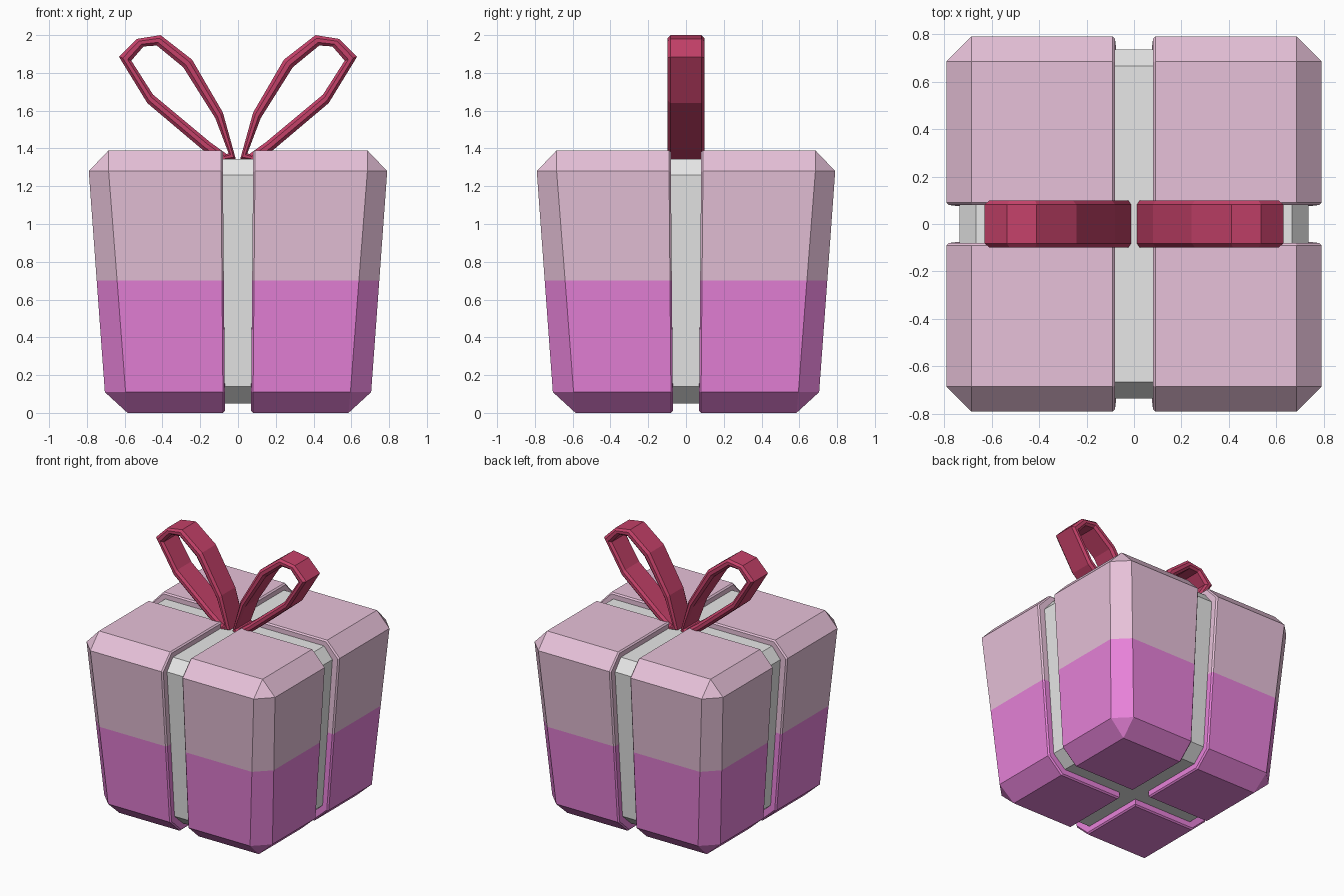
import bpy, bmesh

if "Cube" in bpy.data.objects:
    bpy.data.objects.remove(bpy.data.objects["Cube"])


def material(name, rgb):
    m = bpy.data.materials.new(name)
    m.diffuse_color = (*rgb, 1)
    m.use_nodes = True
    m.node_tree.nodes["Principled BSDF"].inputs["Base Color"].default_value = m.diffuse_color
    return m


PINK = material("pale pink", (0.815, 0.546, 0.708))
MAGENTA = material("magenta", (0.815, 0.227, 0.708))
GREY = material("ribbon grey", (0.8, 0.8, 0.8))
RED = material("bow red", (0.552, 0.053, 0.141))


def finish(bm, name, mats):
    bmesh.ops.remove_doubles(bm, verts=bm.verts, dist=0.0005)
    bmesh.ops.recalc_face_normals(bm, faces=bm.faces)
    me = bpy.data.meshes.new(name)
    bm.to_mesh(me)
    bm.free()
    for m in mats:
        me.materials.append(m)
    ob = bpy.data.objects.new(name, me)
    bpy.context.collection.objects.link(ob)
    return ob


def add_face(bm, pts, mat=0):
    # drop repeated points so collapsed quads become triangles
    clean = []
    for p in pts:
        if all(sum((a - b) ** 2 for a, b in zip(p, q)) > 1e-8 for q in clean):
            clean.append(p)
    if len(clean) > 2:
        bm.faces.new([bm.verts.new(p) for p in clean]).material_index = mat


# ---- gift box: one eighth wedge repeated, with a ribbon sunk into the groove
LIP = 0.01
# groove half width, ribbon (r, z), outer (r, z), corner start, lip shift (r, z)
LEVELS = [
    (0.080, 0.080, 1.345, 0.090, 1.39, 0.090, 0, -1),
    (0.080, 0.665, 1.345, 0.685, 1.39, 0.685, -0.4, -1),
    (0.080, 0.735, 1.260, 0.790, 1.28, 0.685, -1, -0.4),
    (0.075, 0.697, 0.700, 0.748, 0.70, 0.640, -1, 0),
    (0.070, 0.660, 0.140, 0.705, 0.11, 0.595, -1, 0.4),
    (0.070, 0.560, 0.050, 0.585, 0.00, 0.585, -0.4, 1),
    (0.070, 0.070, 0.050, 0.080, 0.00, 0.080, 0, 1),
]


def row(level):
    g, ri, zi, ro, zo, k, lr, lz = level
    lip_r = g if lr == 0 else ro + lr * LIP
    return [(0, ri, zi), (g, ri, zi), (g, lip_r, zo + lz * LIP),
            (g + LIP, ro, zo), (k, ro, zo)]


bm = bmesh.new()
rows = [row(l) for l in LEVELS]
for sx in (1, -1):
    for sy in (1, -1):
        def place(p, swap=False):
            x, y, z = (p[1], p[0], p[2]) if swap else p
            return (x * sx, y * sy, z)

        for i in range(len(rows) - 1):
            a, b = rows[i], rows[i + 1]
            body = 0 if i < 3 else 1
            for c in range(4):
                for swap in (False, True):
                    quad = [a[c], a[c + 1], b[c + 1], b[c]]
                    add_face(bm, [place(p, swap) for p in quad], 2 if c == 0 else body)
            # bevelled vertical corner
            add_face(bm, [place(a[4]), place(a[4], True),
                          place(b[4], True), place(b[4])], body)
        # ribbon crossing on the top and underside
        for r in (rows[0], rows[-1]):
            g, z = r[1][0], r[1][2]
            add_face(bm, [place(p) for p in ((0, 0, z), (g, 0, z), (g, g, z), (0, g, z))], 2)
finish(bm, "gift_box", [PINK, MAGENTA, GREY])

# ---- bow: two mirrored ribbon loops with bevelled edges
OUTER = [(0.012, 1.345), (0.08, 1.59), (0.243, 1.87), (0.41, 2.0), (0.535, 1.98),
         (0.63, 1.885), (0.48, 1.64), (0.19, 1.395), (0.10, 1.33)]
INNER = [(0.05, 1.375), (0.12, 1.56), (0.29, 1.83), (0.43, 1.945), (0.5, 1.94),
         (0.565, 1.865), (0.45, 1.685), (0.15, 1.435), (0.06, 1.37)]
SECTION = [(0, -0.082), (0.3, -0.098), (0.7, -0.098), (1, -0.082),
           (1, 0.082), (0.7, 0.098), (0.3, 0.098), (0, 0.082)]

for side, name in ((-1, "left_bow_loop"), (1, "right_bow_loop")):
    bm = bmesh.new()
    rings = [[(side * (o[0] + (n[0] - o[0]) * t), y, o[1] + (n[1] - o[1]) * t)
              for t, y in SECTION] for o, n in zip(OUTER, INNER)]
    for i in range(len(rings)):
        a, b = rings[i], rings[(i + 1) % len(rings)]
        for j in range(8):
            k = (j + 1) % 8
            add_face(bm, [a[j], a[k], b[k], b[j]])
    finish(bm, name, [RED])
